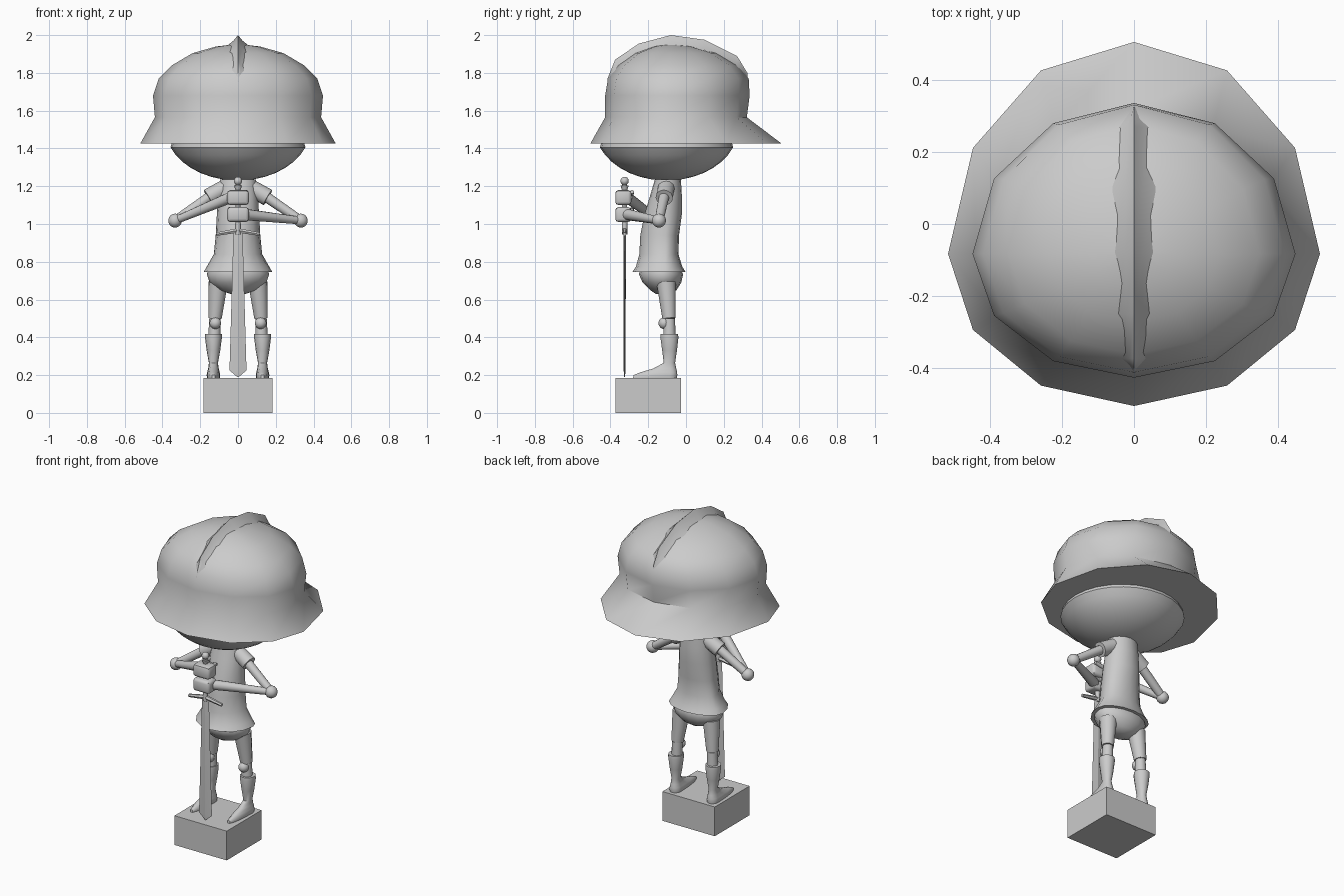
import bpy, bmesh, math
from mathutils import Vector

cube = bpy.data.objects.get("Cube")
if cube:
    bpy.data.objects.remove(cube, do_unlink=True)

grey = bpy.data.materials.new("plain grey")
grey.use_nodes = True
COLOUR = (0.6, 0.6, 0.6, 1)
grey.diffuse_color = COLOUR
grey.node_tree.nodes["Principled BSDF"].inputs["Base Color"].default_value = COLOUR


def finish(name, bm, angle=45):
    """Turn a bmesh into a named object, smooth apart from its sharp edges."""
    bmesh.ops.recalc_face_normals(bm, faces=bm.faces)
    mesh = bpy.data.meshes.new(name)
    bm.to_mesh(mesh)
    bm.free()
    mesh.materials.append(grey)
    ob = bpy.data.objects.new(name, mesh)
    bpy.context.collection.objects.link(ob)
    bpy.ops.object.select_all(action='DESELECT')
    ob.select_set(True)
    bpy.context.view_layer.objects.active = ob
    bpy.ops.object.shade_smooth_by_angle(angle=math.radians(angle))
    return ob


def skin(bm, loops):
    """Bridge consecutive closed loops of points and cap both ends."""
    rows = [[bm.verts.new(p) for p in loop] for loop in loops]
    n = len(rows[0])
    for a, b in zip(rows, rows[1:]):
        for i in range(n):
            j = (i + 1) % n
            bm.faces.new((a[i], a[j], b[j], b[i]))
    bm.faces.new(rows[0])
    bm.faces.new(rows[-1])


def loft(name, x, y, rings, n=16, angle=45):
    """Stack of ovals around (x, y); each ring is z, side, front, back radius."""
    loops = []
    for z, side, front, back in rings:
        loop = []
        for i in range(n):
            t = math.tau * i / n
            s = math.sin(t)
            loop.append((x + side * math.cos(t), y + s * (front if s < 0 else back), z))
        loops.append(loop)
    bm = bmesh.new()
    skin(bm, loops)
    return finish(name, bm, angle)


def rod(name, a, b, ra, rb, n=12):
    """Tapered round bar from a to b."""
    a, b = Vector(a), Vector(b)
    turn = (b - a).to_track_quat('Z', 'Y')
    bm = bmesh.new()
    skin(bm, [[c + turn @ Vector((r * math.cos(math.tau * i / n), r * math.sin(math.tau * i / n), 0))
               for i in range(n)] for c, r in ((a, ra), (b, rb))])
    return finish(name, bm)


def ball(name, centre, radius):
    bm = bmesh.new()
    bmesh.ops.create_uvsphere(bm, u_segments=14, v_segments=9, radius=radius)
    bmesh.ops.translate(bm, verts=bm.verts, vec=centre)
    return finish(name, bm)


def block(name, centre, size, bevel=0):
    bm = bmesh.new()
    bmesh.ops.create_cube(bm, size=1)
    bmesh.ops.scale(bm, verts=bm.verts, vec=size)
    bmesh.ops.translate(bm, verts=bm.verts, vec=centre)
    if bevel:
        bmesh.ops.bevel(bm, geom=bm.edges[:], offset=bevel, segments=2, profile=0.5, affect='EDGES')
    return finish(name, bm)


# Pedestal
block("pedestal", (0, -0.2, 0.0925), (0.366, 0.348, 0.185))

# Helmet: twelve-sided, with a wider brim at the back
loft("helmet", 0, -0.083, [
    (1.425, 0.518, 0.424, 0.59), (1.565, 0.44, 0.345, 0.405), (1.68, 0.45, 0.345, 0.42),
    (1.77, 0.42, 0.33, 0.415), (1.84, 0.35, 0.28, 0.36), (1.905, 0.24, 0.19, 0.25),
    (1.94, 0.115, 0.09, 0.12), (1.952, 0.01, 0.01, 0.01)], n=12, angle=50)

# Crest: concave-sided ridge running front to back (y, base z, ridge z, half width)
crest = bmesh.new()
skin(crest, [[(-w, y, lo), (-w * 0.4, y, lo * 0.5 + hi * 0.5), (0, y, hi),
              (w * 0.4, y, lo * 0.5 + hi * 0.5), (w, y, lo)] for y, lo, hi, w in (
    (-0.415, 1.74, 1.77, 0.01), (-0.375, 1.81, 1.87, 0.035), (-0.25, 1.9, 1.955, 0.055),
    (-0.08, 1.94, 2.0, 0.062), (0.1, 1.92, 1.975, 0.06), (0.27, 1.83, 1.89, 0.045),
    (0.325, 1.75, 1.8, 0.012))])
finish("helmet_crest", crest, 50)

# Head: lower part of an egg, closed off inside the helmet
head = []
for k in range(9):
    t = math.radians(3 + 9.3 * k)
    r = math.sin(t)
    head.append((1.51 - 0.28 * math.cos(t), 0.385 * r, 0.38 * r, 0.38 * r))
head.append((1.6, 0.3, 0.3, 0.3))
loft("head", 0, -0.103, [h for h in head if h[0] < 1.44 or h[0] > 1.55], n=28)

# Tunic with flared hem, and the hips below it
loft("tunic", 0, -0.11, [
    (0.745, 0.182, 0.175, 0.108), (0.775, 0.165, 0.155, 0.09), (0.84, 0.128, 0.137, 0.07),
    (0.94, 0.118, 0.132, 0.073), (1.05, 0.112, 0.11, 0.088), (1.15, 0.105, 0.08, 0.088),
    (1.235, 0.095, 0.055, 0.083)], n=16)
loft("hips", 0, -0.12, [
    (0.63, 0.04, 0.04, 0.04), (0.65, 0.1, 0.07, 0.07), (0.69, 0.15, 0.11, 0.095),
    (0.735, 0.165, 0.13, 0.105), (0.76, 0.155, 0.12, 0.09)], n=16)

# Neck
rod("neck", (0, -0.1, 1.2), (0, -0.1, 1.28), 0.06, 0.06)

# Legs, arms and hands
for side, sx, hand_z in (("left", 1, 1.05), ("right", -1, 1.14)):
    rod(side + "_thigh", (sx * 0.105, -0.105, 0.69), (sx * 0.122, -0.09, 0.5), 0.052, 0.036)
    ball(side + "_knee", (sx * 0.12, -0.115, 0.475), 0.031)
    rod(side + "_shin", (sx * 0.122, -0.088, 0.5), (sx * 0.125, -0.088, 0.4), 0.03, 0.033)
    loft(side + "_boot", sx * 0.13, -0.085, [
        (0.185, 0.034, 0.2, 0.038), (0.2, 0.036, 0.198, 0.04), (0.215, 0.033, 0.16, 0.039),
        (0.235, 0.028, 0.09, 0.034), (0.265, 0.024, 0.034, 0.028), (0.33, 0.036, 0.042, 0.038),
        (0.4, 0.045, 0.052, 0.046), (0.418, 0.044, 0.05, 0.044)], n=14)

    elbow = (sx * 0.333, -0.143, 1.018)
    rod(side + "_sleeve", (sx * 0.07, -0.105, 1.19), (sx * 0.158, -0.115, 1.14), 0.045, 0.046)
    rod(side + "_upper_arm", (sx * 0.14, -0.115, 1.15), elbow, 0.028, 0.024)
    ball(side + "_elbow", elbow, 0.037)
    rod(side + "_forearm", elbow, (sx * 0.04, -0.31, hand_z), 0.02, 0.03)
    block(side + "_fist", (0, -0.332, hand_z), (0.115, 0.085, 0.078), 0.016)
    rod(side + "_thumb", (sx * 0.03, -0.29, hand_z + 0.02), (-sx * 0.05, -0.285, hand_z + 0.03), 0.014, 0.01, 8)

    # Crossguard arm, drooping towards its tip
    rod(side + "_guard", (0, -0.325, 0.966), (sx * 0.115, -0.325, 0.946), 0.014, 0.01, 6)

# Sword, point down
loft("sword_blade", 0, -0.325, [
    (0.19, 0.004, 0.002, 0.002), (0.225, 0.045, 0.005, 0.005),
    (0.96, 0.024, 0.007, 0.007)], n=4, angle=10)
rod("sword_grip", (0, -0.325, 0.945), (0, -0.325, 1.21), 0.015, 0.013)
rod("sword_collar", (0, -0.325, 1.18), (0, -0.325, 1.205), 0.014, 0.022)
ball("sword_pommel", (0, -0.325, 1.228), 0.022)
